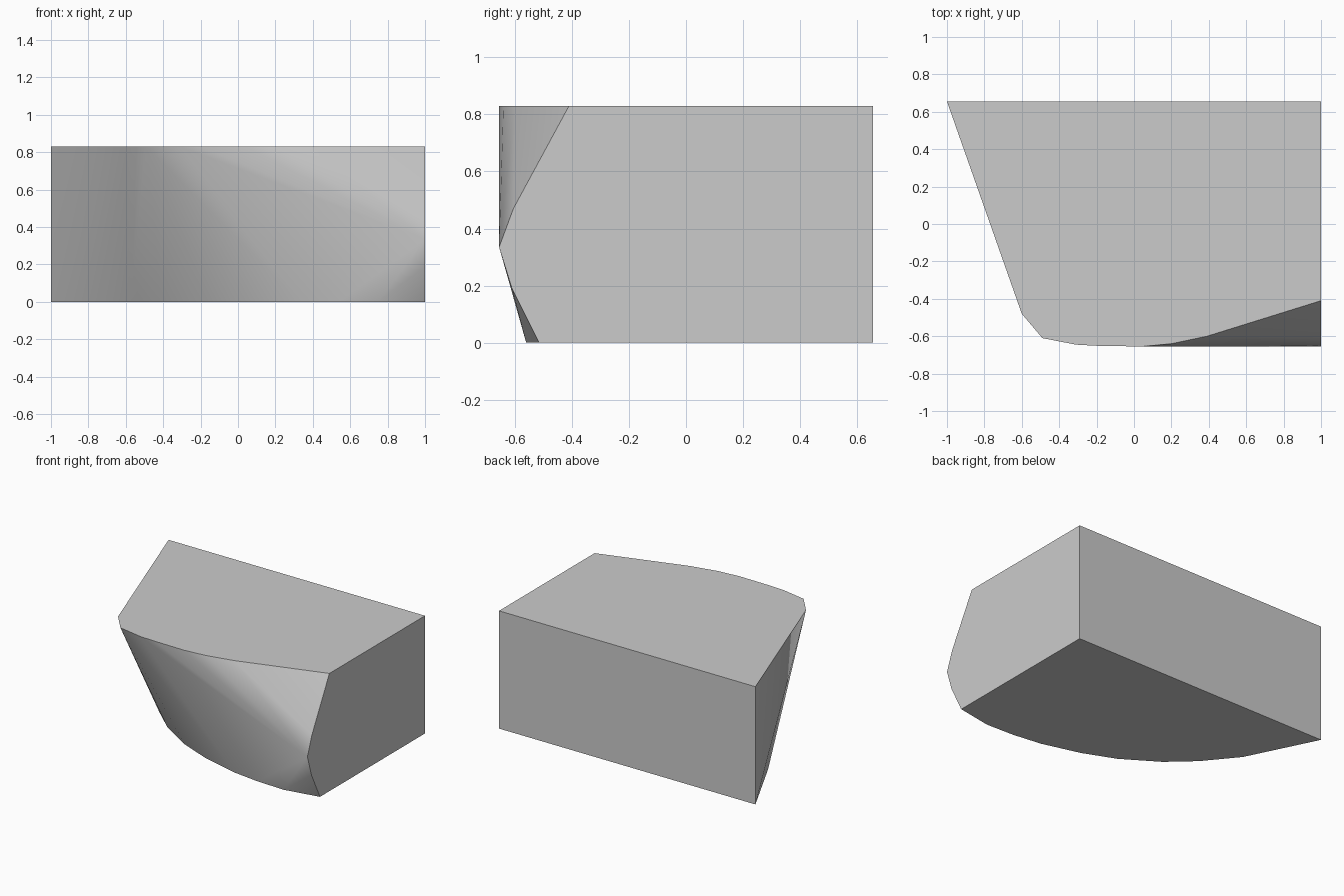
import bpy
import bmesh
import math

cube = bpy.data.objects.get("Cube")
if cube:
    bpy.data.objects.remove(cube, do_unlink=True)

HEIGHT, BACK, RIGHT = 0.83, 0.655, 1.0

# Plan outline of the top face (x, y), left corner to right end
top_edge = [(-1, BACK), (-0.6, -0.48), (-0.49, -0.61), (-0.31, -0.645), (-0.2, -0.651),
            (0.04, -0.655), (0.2, -0.64), (0.39, -0.6), (RIGHT, -0.41)]
# Plan outline of the base, a long even arc
base_edge = [(-1, BACK), (-0.76, 0.17), (-0.58, -0.05), (-0.41, -0.205), (-0.165, -0.36),
             (0.06, -0.452), (0.33, -0.525), (0.54, -0.552), (0.75, -0.56), (RIGHT, -0.515)]
# Nose of the flat end (y, z)
end_edge = [(-0.605, 0.47), (-0.655, 0.335), (-0.61, 0.19)]

points = [(x, y, HEIGHT) for x, y in top_edge]
points += [(x, y, 0) for x, y in base_edge]
points += [(RIGHT, y, z) for y, z in end_edge]
points += [(RIGHT, BACK, 0), (RIGHT, BACK, HEIGHT)]

# Skin the outlines with one convex surface, then merge its flat faces
bm = bmesh.new()
for p in points:
    bm.verts.new(p)
bmesh.ops.convex_hull(bm, input=bm.verts[:])
bmesh.ops.dissolve_limit(bm, angle_limit=math.radians(0.5), verts=bm.verts[:], edges=bm.edges[:])
bmesh.ops.recalc_face_normals(bm, faces=bm.faces[:])
mesh = bpy.data.meshes.new("curved_block")
bm.to_mesh(mesh)
bm.free()

block = bpy.data.objects.new("curved_block", mesh)
bpy.context.collection.objects.link(block)

# Plain grey surface
grey = bpy.data.materials.new("plain_grey")
grey.use_nodes = True
colour = (0.6, 0.6, 0.6, 1)
grey.diffuse_color = colour
grey.node_tree.nodes["Principled BSDF"].inputs["Base Color"].default_value = colour
mesh.materials.append(grey)

# Smooth front, crisp rims
bpy.ops.object.select_all(action="DESELECT")
block.select_set(True)
bpy.context.view_layer.objects.active = block
bpy.ops.object.shade_smooth_by_angle(angle=math.radians(35))
